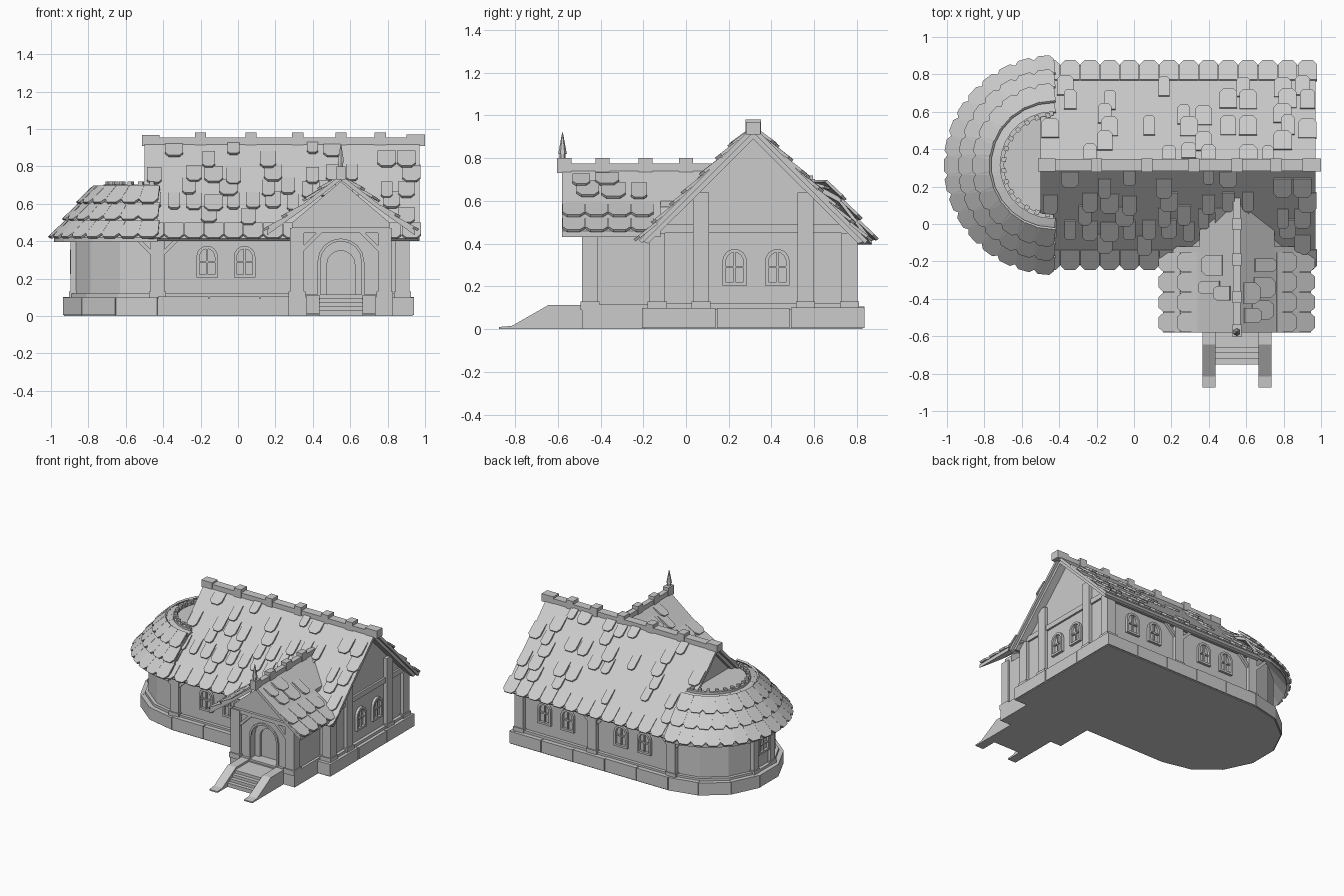
import bpy, bmesh, math, random
from mathutils import Vector as V

random.seed(4)
cube = bpy.data.objects.get("Cube")
if cube:
    bpy.data.objects.remove(cube, do_unlink=True)

mat = bpy.data.materials.new("plain_grey")
mat.use_nodes = True
GREY = (0.6, 0.6, 0.6, 1)
mat.diffuse_color = GREY
mat.node_tree.nodes["Principled BSDF"].inputs["Base Color"].default_value = GREY

X, Y, Z = V((1, 0, 0)), V((0, 1, 0)), V((0, 0, 1))
CX, CY = -0.43, 0.315          # apse centre, ridge line
PX = 0.55                      # porch centre line
FACETS = 7


def prism(bm, pts, vec):
    lo = [bm.verts.new(p) for p in pts]
    hi = [bm.verts.new(V(p) + V(vec)) for p in pts]
    bm.faces.new(lo)
    bm.faces.new(hi)
    for i in range(len(pts)):
        j = (i + 1) % len(pts)
        bm.faces.new((lo[i], lo[j], hi[j], hi[i]))


def box(bm, x0, x1, y0, y1, z0, z1):
    prism(bm, [(x0, y0, z0), (x1, y0, z0), (x1, y1, z0), (x0, y1, z0)], (0, 0, z1 - z0))


def finish(bm, name):
    bmesh.ops.recalc_face_normals(bm, faces=bm.faces)
    mesh = bpy.data.meshes.new(name)
    bm.to_mesh(mesh)
    bm.free()
    mesh.materials.append(mat)
    bpy.context.collection.objects.link(bpy.data.objects.new(name, mesh))


def arc_point(r, k, z=0.0):
    a = math.pi / 2 + math.pi * k / FACETS
    return V((CX + r * math.cos(a), CY + r * math.sin(a), z))


def footprint(r, right, z):
    return [V((right, CY - r, z)), V((right, CY + r, z))] + [arc_point(r, k, z) for k in range(FACETS + 1)]


# Stone base with separate facing blocks
bm = bmesh.new()
prism(bm, footprint(0.512, 0.932, 0), Z * 0.095)
box(bm, 0.27, 0.83, -0.487, 0, 0, 0.1)
ring = footprint(0.52, 0.94, 0.006)
for a, b in zip(ring, ring[1:] + ring[:1]):
    n = max(1, round((b - a).length / 0.3))
    d = (b - a) / n
    side = V((d.y, -d.x, 0)).normalized()
    for i in range(n):
        p, q = a + d * (i + 0.01), a + d * (i + 0.99)
        prism(bm, [p, q, q - side * 0.04, p - side * 0.04], Z * random.uniform(0.092, 0.1))
finish(bm, "stone_base")

# Main walls, apse walls and the sill course
bm = bmesh.new()
prism(bm, footprint(0.46, 0.89, 0.09), Z * 0.37)
prism(bm, footprint(0.485, 0.915, 0.09), Z * 0.03)
gable = [(-0.46, 0.4), (-0.46, 0.45), (0, 0.91), (0.46, 0.45), (0.46, 0.4)]
prism(bm, [V((-0.44, CY + y, z)) for y, z in gable], X * 1.33)
finish(bm, "walls")

# Timber frame: posts, tie beams and braces
bm = bmesh.new()


def post(x, y, top=0.45, w=0.037):
    box(bm, x - w, x + w, y - w, y + w, 0.09, top)
    box(bm, x - w - .008, x + w + .008, y - w - .008, y + w + .008, 0.09, 0.13)


def brace(corner, u, n):
    c = V(corner)
    prism(bm, [c + u * 0.03 - Z * 0.11, c + u * 0.03 - Z * 0.08, c + u * 0.11, c + u * 0.14], n * 0.02)


for y in (CY - 0.45, CY + 0.45):
    post(0.88, y)
    post(CX, y)
    n = -Y if y < CY else Y
    face = CY + n.y * 0.46
    brace((CX, face, 0.43), X, n)
    brace((CX, face, 0.43), -X, n)
    box(bm, CX, 0.88, min(face, face + n.y * .012), max(face, face + n.y * .012), 0.41, 0.45)
post(0.25, CY + 0.45)
brace((0.25, CY + 0.46, 0.43), X, Y)
brace((0.25, CY + 0.46, 0.43), -X, Y)
for s in (-1, 1):
    post(0.88, CY + s * 0.245, 0.64)
box(bm, 0.88, 0.905, CY - 0.46, CY + 0.46, 0.45, 0.49)
for k in (3, 4):
    p = arc_point(0.45, k)
    post(p.x, p.y, 0.45, 0.028)
finish(bm, "timber_frame")


# Windows: arched or square frame, pane, bars
def arch(w, h, n=8):
    r = w / 2
    return [(-r, 0)] + [(-r * math.cos(math.pi * i / n), h - r + r * math.sin(math.pi * i / n))
                        for i in range(n + 1)] + [(r, 0)]


def frame(bm, c, u, n, outer, inner, depth):
    P = lambda p: V(c) + u * p[0] + Z * p[1]
    for i in range(len(outer)):
        j = (i + 1) % len(outer)
        prism(bm, [P(outer[i]), P(outer[j]), P(inner[j]), P(inner[i])], n * depth)


def window(bm, c, u, n, w=0.115, h=0.17, square=False):
    t = 0.016
    outer = [(-w/2, 0), (-w/2, h), (w/2, h), (w/2, 0)] if square else arch(w, h)
    sx, sy = (w - 2 * t) / w, (h - 2 * t) / h
    frame(bm, c, u, n, outer, [(x * sx, t + z * sy) for x, z in outer], 0.02)
    P = lambda x, z: V(c) + u * x + Z * z
    b = 0.005
    prism(bm, [P(-b, 0), P(b, 0), P(b, h - t), P(-b, h - t)], n * 0.013)
    prism(bm, [P(-w/2 + t, h*.5 - b), P(w/2 - t, h*.5 - b), P(w/2 - t, h*.5 + b), P(-w/2 + t, h*.5 + b)], n * 0.013)


bm = bmesh.new()
for x in (-0.165, 0.035):
    window(bm, (x, CY - 0.46, 0.205), X, -Y)
for x in (-0.19, 0.01, 0.47, 0.67):
    window(bm, (x, CY + 0.46, 0.205), X, Y)
for y in (0.2275, 0.4275):
    window(bm, (0.89, y, 0.205), Y, X)
window(bm, (arc_point(0.46, 3).x, CY, 0.225), Y, -X, 0.13, 0.13, True)
finish(bm, "windows")


# Roof tiles: clipped lower corners, lower edge lifted off the slope
def tile(bm, o, u, s, w, length, lift=0.016):
    n = u.cross(s).normalized()
    if n.z < 0:
        n = -n
    shape = [(-.5*w, length), (-.5*w, .28*w), (-.28*w, 0), (.28*w, 0), (.5*w, .28*w), (.5*w, length)]
    prism(bm, [o + u * a + s * b + n * (lift * (1 - b / length) - 0.008) for a, b in shape], n * 0.014)


def tile_field(bm, start, u, width, s, length, count, rows, full, chance):
    step, rise = width / count, length / rows
    for r in range(rows):
        for i in range(count):
            if r < full or random.random() < chance:
                off = (0.25 if r % 2 else 0) * step if r >= full else 0
                w = step * (0.97 if r < full else random.uniform(0.55, 0.95))
                o = V(start) + u * (step * (i + 0.5) - off) + s * (r * rise + (0 if r < full else random.uniform(0, .03)))
                tile(bm, o, u, s, w, 0.13 if r < rows - 1 else rise)


# Main roof slopes
bm = bmesh.new()
for side in (-1, 1):
    eave, ridge = V((-0.5, CY + side * 0.535, 0.415)), V((-0.5, CY, 0.95))
    n = V((0, side, 1)).normalized()
    prism(bm, [eave, ridge, ridge - Z * 0.03, eave - n * 0.02], X * 1.47)
    inset = X * 0.03
    prism(bm, [eave + inset, ridge + inset - Z * .02, ridge + inset - Z * 0.06, eave + inset - n * 0.02 + V((0, -side * .03, 0))], X * 1.42)
    s = (ridge - eave).normalized()
    tile_field(bm, eave + V((0, side * .01, -.01)), X, 1.48, s, 0.72, 14, 7, 1, 0.42)
finish(bm, "main_roof")

# Ridge beam with raised saddles
bm = bmesh.new()
box(bm, -0.51, 0.995, CY - 0.032, CY + 0.032, 0.915, 0.955)
for x in (-0.2, 0.07, 0.32, 0.55, 0.76):
    box(bm, x - 0.03, x + 0.03, CY - 0.036, CY + 0.036, 0.91, 0.98)
box(bm, 0.9, 1.0, CY - 0.034, CY + 0.034, 0.91, 0.97)
box(bm, -0.512, -0.42, CY - 0.034, CY + 0.034, 0.91, 0.967)
finish(bm, "ridge_beam")

# Apse roof: stepped cone with scalloped rows and a flat ringed top
bm = bmesh.new()
profile = [(0.555, 0.42), (0.40, 0.62), (0.28, 0.685)]
for (r0, z0), (r1, z1) in zip(profile, profile[1:]):
    for k in range(FACETS * 2):
        a, b = k / 2, (k + 1) / 2
        prism(bm, [arc_point(r0, a, z0), arc_point(r0, b, z0), arc_point(r1, b, z1), arc_point(r1, a, z1)], -Z * 0.025)
for r, z, count in ((0.57, 0.41, 17), (0.495, 0.505, 15), (0.42, 0.595, 13), (0.35, 0.645, 11)):
    for i in range(count):
        k = FACETS * (i + 0.5) / count
        o = arc_point(r, k, z)
        out = (o - V((CX, CY, z))).normalized()
        s = (Z * (0.5 if r < 0.4 else 1.2) - out).normalized()
        tile(bm, o, out.cross(Z), s, math.pi * r / count * 1.04, 0.08 if r < 0.4 else 0.13)
prism(bm, [arc_point(0.28, k / 2, 0.66) for k in range(FACETS * 2 + 1)], Z * 0.02)
for k in range(FACETS * 2):
    a, b = k / 2, (k + 1) / 2
    prism(bm, [arc_point(0.288, a, .67), arc_point(0.288, b, .67), arc_point(0.265, b, .67), arc_point(0.265, a, .67)], Z * 0.033)
    prism(bm, [arc_point(0.28, a + .15, .69), arc_point(0.28, a + .35, .69),
               arc_point(0.255, a + .35, .69), arc_point(0.255, a + .15, .69)], Z * 0.028)
finish(bm, "apse_roof")

# Porch walls with an arched doorway, inner door and trim
bm = bmesh.new()
box(bm, PX - 0.26, PX + 0.26, -0.39, 0, 0.09, 0.45)
door = [(PX + x, 0.095 + z) for x, z in arch(0.23, 0.31)]
outline = door + [(PX + .26, .095), (PX + .26, .5), (PX, .72), (PX - .26, .5), (PX - .26, .095)]
prism(bm, [V((x, -0.46, z)) for x, z in outline], Y * 0.07)
prism(bm, [V((PX + x, -0.3, z)) for x, z in ((-.26, .44), (-.26, .5), (0, .72), (.26, .5), (.26, .44))], Y * 0.3)
frame(bm, (PX, -0.46, 0.1), X, -Y, arch(0.25, 0.315), arch(0.22, 0.3), 0.012)
frame(bm, (PX, -0.39, 0.1), X, -Y, arch(0.23, 0.3), arch(0.15, 0.25), 0.02)
for s in (-1, 1):
    post(PX + s * 0.235, -0.45, 0.47)
    brace((PX + s * 0.235, -0.46, 0.45), X * -s, -Y)
box(bm, PX - 0.26, PX + 0.26, -0.48, -0.44, 0.445, 0.475)
box(bm, PX - 0.28, PX + 0.28, -0.48, 0, 0.09, 0.115)
finish(bm, "porch_walls")

# Porch roof, ridge and finial
bm = bmesh.new()
for s in (-1, 1):
    line = [V((PX + s * x, -0.58, z)) for x, z in ((0, 0.755), (0.2, 0.6), (0.395, 0.46))]
    for hi, lo, end in zip(line, line[1:], (0.12, -0.12)):
        prism(bm, [hi, lo, lo - Z * 0.028, hi - Z * 0.028], Y * (end + 0.58))
    low, mid, top = line[2], line[1], line[0]
    tile_field(bm, low + V((s * .01, 0, -.012)), Y, 0.43, (mid - low).normalized(), 0.24, 4, 2, 2, 0)
    tile_field(bm, mid + V((0, 0.06, 0)), Y, 0.36, (top - mid).normalized(), 0.2, 3, 2, 0, 0.6)
box(bm, PX - 0.02, PX + 0.02, -0.59, 0.14, 0.73, 0.775)
for y in (-0.57, -0.39, -0.19, 0.0):
    box(bm, PX - 0.024, PX + 0.024, y - 0.033, y + 0.033, 0.73, 0.8)
for z, r0, r1, h in ((0.78, 0.014, 0.014, 0.04), (0.82, 0.02, 0.002, 0.1)):
    cone = bmesh.ops.create_cone(bm, cap_ends=True, segments=6, radius1=r0, radius2=r1, depth=h)
    bmesh.ops.translate(bm, verts=cone["verts"], vec=(PX, -0.578, z + h / 2))
finish(bm, "porch_roof")

# Entrance steps between sloping side walls
bm = bmesh.new()
ramp = [(-0.48, 0), (-0.875, 0), (-0.875, 0.01), (-0.815, 0.015), (-0.645, 0.112), (-0.48, 0.112)]
for s in (-1, 1):
    prism(bm, [V((PX + s * 0.15 - 0.035, y, z)) for y, z in ramp], X * 0.07)
for i in range(4):
    box(bm, PX - 0.12, PX + 0.12, -0.75 + 0.03 * i, -0.48, 0, 0.03 + 0.022 * i)
finish(bm, "entrance_steps")
